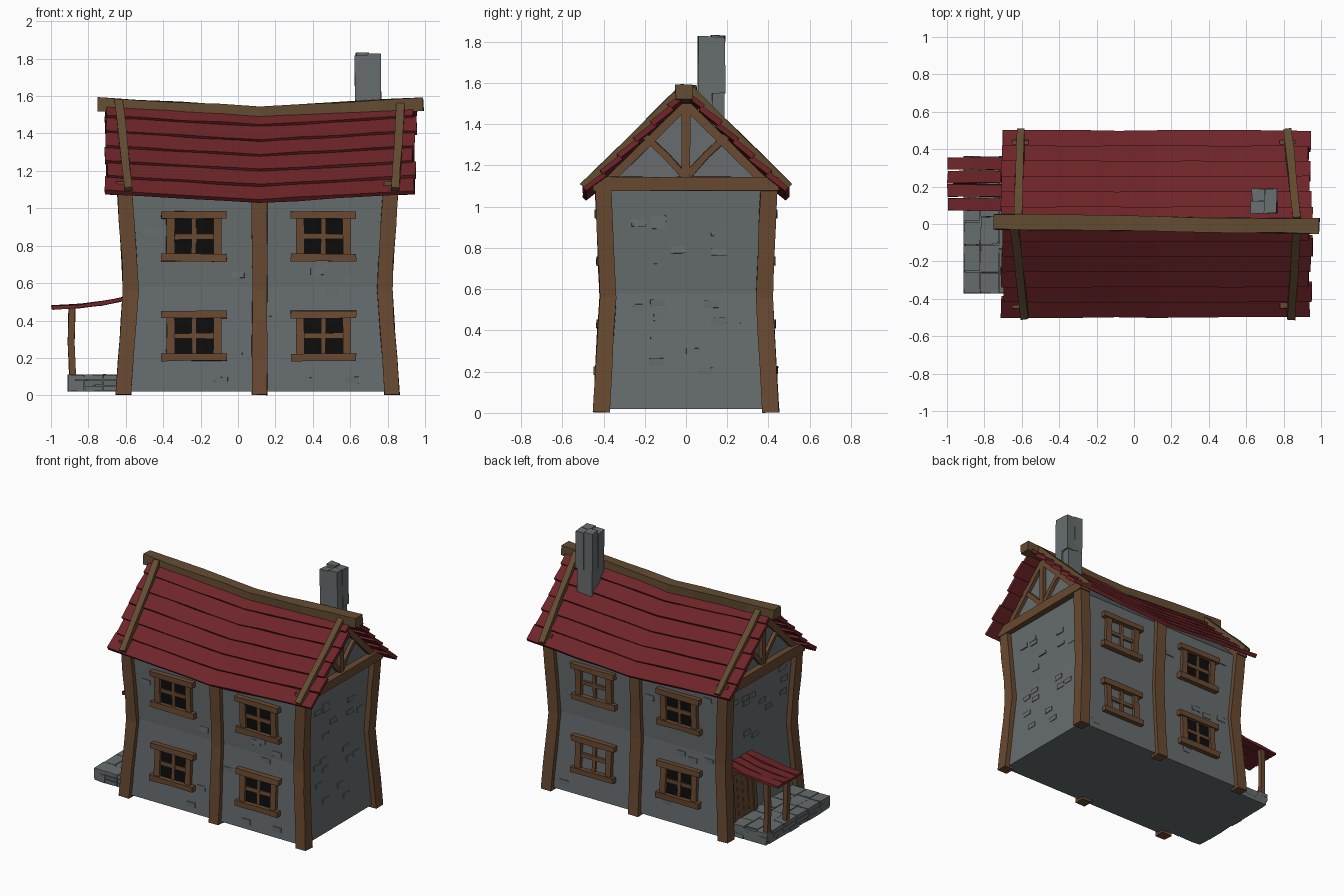
import bpy, bmesh, random
from mathutils import Vector as V

random.seed(4)
cube = bpy.data.objects.get("Cube")
if cube:
    bpy.data.objects.remove(cube, do_unlink=True)


def material(name, rgb):
    m = bpy.data.materials.new(name)
    m.use_nodes = True
    m.diffuse_color = (*rgb, 1)
    m.node_tree.nodes["Principled BSDF"].inputs["Base Color"].default_value = (*rgb, 1)
    return m


STONE = material("grey stone", (0.135, 0.152, 0.157))
WOOD = material("brown timber", (0.14, 0.068, 0.031))
BEAM = material("roof timber", (0.125, 0.073, 0.032))
RED = material("red shingle", (0.155, 0.018, 0.021))
GLASS = material("dark glass", (0.004, 0.004, 0.004))

CX = 0.105  # house centre along x


def finish(name, bm, mat):
    bmesh.ops.recalc_face_normals(bm, faces=bm.faces)
    me = bpy.data.meshes.new(name)
    bm.to_mesh(me)
    bm.free()
    me.materials.append(mat)
    ob = bpy.data.objects.new(name, me)
    bpy.context.collection.objects.link(ob)


def beam(bm, path, side, width, depth, jitter=0.003):
    """Sweep a slightly uneven rectangle along a path."""
    path = [V(p) for p in path]
    axis = (path[-1] - path[0]).normalized()
    side = V(side)
    side = (side - axis * side.dot(axis)).normalized()
    out = axis.cross(side)
    rings = []
    for p in path:
        ring = []
        for a, b in ((-1, -1), (1, -1), (1, 1), (-1, 1)):
            j = V([random.uniform(-jitter, jitter) for _ in range(3)])
            ring.append(bm.verts.new(p + side * a * width / 2 + out * b * depth / 2 + j))
        rings.append(ring)
    for r, q in zip(rings, rings[1:]):
        for i in range(4):
            bm.faces.new((r[i], r[i - 1], q[i - 1], q[i]))
    bm.faces.new(rings[0])
    bm.faces.new(rings[-1])


def block(bm, lo, hi, jitter=0.004):
    lo, hi = V(lo), V(hi)
    mid, size = (lo + hi) / 2, hi - lo
    beam(bm, [(mid.x, mid.y, lo.z), (mid.x, mid.y, hi.z)], (1, 0, 0), size.x, size.y, jitter)


def pinch(z, base, waist, top):
    """Wall distance from the centre: the house narrows at the waist."""
    if z < 0.58:
        return base + (waist - base) * z / 0.58
    return waist + (top - waist) * (z - 0.58) / 0.5


def wall_x(z):
    return pinch(z, 0.722, 0.68, 0.712)


def wall_y(z):
    return pinch(z, 0.42, 0.388, 0.41)


def sag(x):
    return -0.05 * max(0, 1 - abs(x - 0.12) / 0.87)


# Stone body with gables
bm = bmesh.new()
rings = [[bm.verts.new((CX + a * wall_x(z), b * wall_y(z), z))
          for a, b in ((-1, -1), (1, -1), (1, 1), (-1, 1))] for z in (0.02, 0.58, 1.08)]
for r, q in zip(rings, rings[1:]):
    for i in range(4):
        bm.faces.new((r[i], r[i - 1], q[i - 1], q[i]))
left, right = [bm.verts.new((CX + s * wall_x(1.08), 0, 1.48)) for s in (-1, 1)]
t = rings[-1]
for f in ((t[0], t[1], right, left), (t[2], t[3], left, right),
          (t[1], t[2], right), (t[3], t[0], left), rings[0]):
    bm.faces.new(f)
finish("house_body", bm, STONE)

# Raised stones scattered on the walls
WINDOW_X = (-0.235, 0.457)
WINDOW_Z = (0.318, 0.85)
bm = bmesh.new()
for s in (-1, 1):
    for _ in range(34):
        x, z = random.uniform(-0.48, 0.7), random.uniform(0.07, 1.03)
        blocked = any(abs(x - a) < 0.22 and abs(z - b) < 0.16 for a in WINDOW_X for b in WINDOW_Z)
        if not blocked and abs(x - CX) > 0.09 and abs(z - 0.58) > 0.03:
            beam(bm, [(x - 0.035, s * wall_y(z), z), (x + 0.035, s * wall_y(z), z)],
                 (0, 0, 1), 0.035, 0.01, 0.002)
    for _ in range(20):
        y, z = random.uniform(-0.3, 0.3), random.uniform(0.15, 1.03)
        if abs(z - 0.58) > 0.03 and (s > 0 or z > 0.55):
            x = CX + s * wall_x(z)
            beam(bm, [(x, y - 0.035, z), (x, y + 0.035, z)], (0, 0, 1), 0.035, 0.01, 0.002)
finish("wall_stones", bm, STONE)

# Bent timber posts at the corners and mid walls
LEVELS = (0.003, 0.2, 0.4, 0.56, 0.72, 0.9, 1.09)
for sy, end in ((-1, "front"), (1, "back")):
    for sx, label in ((-1, "right"), (0, "middle"), (1, "left")):
        bm = bmesh.new()
        path = [(CX + 0.01 * (sx == 0) + sx * (wall_x(z) - 0.003), sy * (wall_y(z) - 0.009), z)
                for z in LEVELS]
        beam(bm, path, (1, 0, 0), 0.082, 0.08)
        finish(f"{end}_{label}_post", bm, WOOD)

# Windows; the rear ones on the left have bare stone behind the bars
for s, end in ((-1, "front"), (1, "back")):
    for wx in WINDOW_X:
        for wz in WINDOW_Z:
            label = f"{end}_{'left' if wx > 0 else 'right'}_{'upper' if wz > 0.5 else 'lower'}"
            lo, hi = wz - 0.114, wz + 0.114
            bm = bmesh.new()
            for z in (lo, hi):
                beam(bm, [(wx + d, s * wall_y(z), z) for d in (-0.175, 0, 0.175)],
                     (0, 0, 1), 0.04, 0.075)
            for d, w, depth in ((-0.125, 0.045, 0.05), (0, 0.025, 0.03), (0.125, 0.045, 0.05)):
                beam(bm, [(wx + d, s * wall_y(z), z) for z in (lo, wz, hi)],
                     (1, 0, 0), w, depth, 0.002)
            beam(bm, [(wx + d, s * wall_y(wz), wz) for d in (-0.12, 0.12)],
                 (0, 0, 1), 0.028, 0.03, 0.002)
            finish(label + "_window_frame", bm, WOOD)
            if s < 0 or wx < 0:
                bm = bmesh.new()
                beam(bm, [(wx, s * (wall_y(z) + 0.002), z) for z in (lo, hi)],
                     (1, 0, 0), 0.22, 0.009, 0)
                finish(label + "_window_glass", bm, GLASS)

# Gable timbers
for s, label in ((-1, "right"), (1, "left")):
    x = CX + s * 0.715
    bm = bmesh.new()
    beam(bm, [(x, y, 1.11) for y in (-0.45, -0.15, 0.15, 0.45)], (0, 0, 1), 0.07, 0.085)
    beam(bm, [(x, 0, 1.13), (x, 0, 1.5)], (0, 1, 0), 0.04, 0.05)
    for sy in (-1, 1):
        beam(bm, [(x, 0, 1.14), (x, sy * 0.1, 1.25), (x, sy * 0.2, 1.345)], (0, 1, 0), 0.034, 0.036)
        beam(bm, [(x, sy * 0.40, 1.10), (x, sy * 0.01, 1.485)], (0, 1, 0), 0.04, 0.045)
    finish(label + "_gable_timbers", bm, WOOD)

# Overlapping roof planks that follow the sagging ridge
ROWS, PITCH = 6, 0.114
for s, end in ((-1, "front"), (1, "back")):
    down, out = V((0, s * 0.714, -0.7)), V((0, s * 0.7, 0.714))
    bm = bmesh.new()
    for i in range(ROWS):
        centre = V((0, 0, 1.58)) + down * (0.065 + PITCH * i) - out * 0.014
        x0 = -0.705 + random.uniform(-0.01, 0.01)
        x1 = 0.945 + random.uniform(-0.012, 0.012)
        path = []
        for k in range(9):
            x = x0 + (x1 - x0) * k / 8
            path.append(centre + V((x, 0, sag(x))))
        beam(bm, path, down + out * 0.13, 0.122, 0.026, 0.003)
    finish(end + "_roof_planks", bm, RED)

    # Straps across the planks
    tops = ((-0.637, -0.585), (0.872, 0.84)) if s < 0 else ((-0.62, -0.605), (0.872, 0.82))
    for (xt, xb), label in zip(tops, ("right", "left")):
        bm = bmesh.new()
        path = []
        for k in range(5):
            x = xt + (xb - xt) * k / 4
            path.append(V((x, 0, 1.595 + sag(x))) + down * (0.03 + 0.167 * k))
        beam(bm, path, (1, 0, 0), 0.043, 0.038)
        finish(f"{end}_{label}_roof_strap", bm, BEAM)

# Ridge beam
bm = bmesh.new()
path = []
for k in range(9):
    x = -0.75 + 1.742 * k / 8
    path.append((x, 0.012 - 0.003 * k, 1.557 + sag(x)))
beam(bm, path, (0, 1, 0), 0.08, 0.072, 0.004)
finish("ridge_beam", bm, BEAM)

# Chimney of four uneven stone columns
bm = bmesh.new()
block(bm, (0.63, 0.065, 1.36), (0.755, 0.185, 1.79))
for x, y, low, high in ((0.625, 0.055, 1.50, 1.815), (0.695, 0.06, 1.44, 1.825),
                        (0.63, 0.122, 1.56, 1.83), (0.698, 0.122, 1.55, 1.822)):
    block(bm, (x, y, low), (x + 0.068, y + 0.068, high))
finish("chimney", bm, STONE)

# Stone porch floor laid in courses
bm = bmesh.new()
block(bm, (-0.9, -0.36, 0.02), (-0.58, 0.36, 0.1), 0)
for layer in range(3):
    z = 0.022 + 0.03 * layer
    x = -0.91
    for w in (0.09, 0.1, 0.12):
        y = -0.37
        while y < 0.34:
            length = min(random.uniform(0.09, 0.16), 0.365 - y)
            block(bm, (x, y, z), (x + w - 0.004, y + length - 0.004, z + 0.028), 0.003)
            y += length
        x += w
finish("porch_floor", bm, STONE)

# Porch posts, roof and plank door
for y, label in ((0.105, "front"), (0.325, "back")):
    bm = bmesh.new()
    beam(bm, [(-0.885, y, 0.1), (-0.892, y, 0.28), (-0.888, y, 0.468)], (1, 0, 0), 0.036, 0.036)
    finish(f"porch_{label}_post", bm, WOOD)
bm = bmesh.new()
for i in range(4):
    y = 0.105 + 0.073 * i
    beam(bm, [(-0.995, y, 0.47), (-0.86, y, 0.476), (-0.72, y, 0.492), (-0.58, y, 0.522)],
         (0, 1, 0), 0.066, 0.02, 0.004)
finish("porch_roof_planks", bm, RED)
bm = bmesh.new()
for i in range(4):
    y = 0.125 + 0.06 * i
    beam(bm, [(CX - wall_x(z), y, z) for z in (0.105, 0.43)], (0, 1, 0), 0.056, 0.03, 0.002)
for y in (0.085, 0.345):
    beam(bm, [(CX - wall_x(z), y, z) for z in (0.105, 0.45)], (0, 1, 0), 0.036, 0.05)
beam(bm, [(CX - wall_x(0.45), y, 0.45) for y in (0.07, 0.36)], (0, 0, 1), 0.035, 0.05)
finish("porch_door", bm, WOOD)
